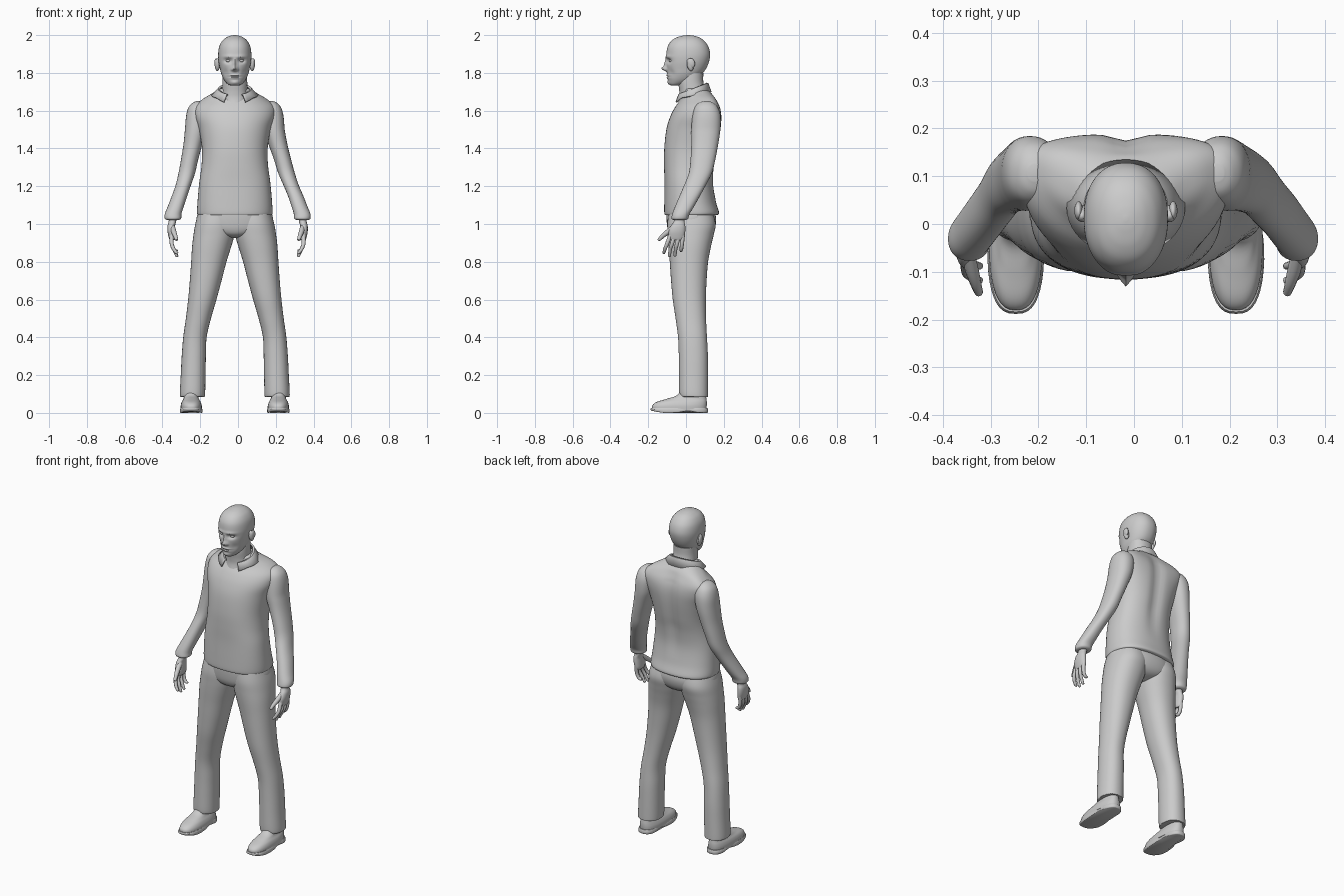
import bpy, bmesh, math
from math import sin, cos, pi, exp

CX = -0.017  # body centre line
mat = bpy.data.materials.new("light_grey")
mat.diffuse_color = (0.6, 0.6, 0.6, 1)


def finish(name, bm, angle=40):
    bmesh.ops.recalc_face_normals(bm, faces=bm.faces)
    me = bpy.data.meshes.new(name)
    bm.to_mesh(me)
    bm.free()
    me.materials.append(mat)
    ob = bpy.data.objects.new(name, me)
    bpy.context.collection.objects.link(ob)
    bpy.context.view_layer.objects.active = ob
    ob.select_set(True)
    bpy.ops.object.shade_smooth_by_angle(angle=math.radians(angle))
    ob.select_set(False)
    return ob


def spline(rows, steps):
    """Smooth interpolation through rows of numbers."""
    out = []
    for i in range(len(rows) - 1):
        a, b, c, d = rows[max(i - 1, 0)], rows[i], rows[i + 1], rows[min(i + 2, len(rows) - 1)]
        for k in range(steps):
            t = k / steps
            out.append([0.5 * (2 * q + (r - p) * t + (2 * p - 5 * q + 4 * r - s) * t * t
                               + (3 * q - p - 3 * r + s) * t ** 3)
                        for p, q, r, s in zip(a, b, c, d)])
    return out + [list(rows[-1])]


def loft(name, rows, side=1, power=2.2, segs=40, steps=5, shape=None, bow=False):
    """Horizontal rings: z, x from, x to, y from, y to (and forward bow)."""
    bm = bmesh.new()
    rings = []
    for row in spline(rows, steps):
        z, x0, x1, y0, y1 = row[:5]
        b = row[5] if bow else 0
        ring = []
        for i in range(segs):
            a = 2 * pi * i / segs
            u = math.copysign(abs(cos(a)) ** (2 / power), cos(a))
            v = math.copysign(abs(sin(a)) ** (2 / power), sin(a))
            x = (x0 + x1) / 2 + u * (x1 - x0) / 2
            y = (y0 + y1) / 2 + v * (y1 - y0) / 2 + b * u * u
            p = shape(x, y, z, v) if shape else (x, y, z)
            ring.append(bm.verts.new((CX + side * p[0], p[1], p[2])))
        rings.append(ring)
    for r, s in zip(rings, rings[1:]):
        for i in range(segs):
            j = (i + 1) % segs
            bm.faces.new((r[i], r[j], s[j], s[i]))
    bm.faces.new(rings[0])
    bm.faces.new(rings[-1])
    return finish(name, bm)


def sym(rows):
    return [(r[0], -r[1], r[1]) + tuple(r[2:]) for r in rows]


def ball(name, loc, size, tilt=0):
    bm = bmesh.new()
    bmesh.ops.create_uvsphere(bm, u_segments=20, v_segments=14, radius=1)
    for v in bm.verts:
        x, y, z = v.co.x * size[0], v.co.y * size[1], v.co.z * size[2]
        v.co = (CX + loc[0] + x, loc[1] + y * cos(tilt) - z * sin(tilt),
                loc[2] + y * sin(tilt) + z * cos(tilt))
    finish(name, bm)


def finger(name, pts, side):
    """Tapered tube through x, y, z, radius points."""
    cu = bpy.data.curves.new(name, 'CURVE')
    cu.dimensions = '3D'
    cu.bevel_depth = 1
    cu.bevel_resolution = 3
    cu.use_fill_caps = True
    path = spline(pts, 4)
    path.append(path[-1][:3] + [0.003])
    path[-1][2] -= 0.004
    sp = cu.splines.new('POLY')
    sp.points.add(len(path) - 1)
    for p, (x, y, z, r) in zip(sp.points, path):
        p.co = (CX + side * x, y, z, 1)
        p.radius = r
    tmp = bpy.data.objects.new(name, cu)
    bpy.context.collection.objects.link(tmp)
    bpy.context.view_layer.update()
    me = tmp.evaluated_get(bpy.context.evaluated_depsgraph_get()).to_mesh()
    bm = bmesh.new()
    bm.from_mesh(me)
    bpy.data.objects.remove(tmp)
    finish(name, bm, 60)


# Head, with the face pressed into the front: x, z, width, height, depth
FACE = [(0, 1.822, .014, .012, -.024), (0, 1.845, .009, .026, -.012),
        (.035, 1.864, .02, .012, .016), (.03, 1.886, .03, .008, -.005),
        (0, 1.787, .026, .005, -.007), (0, 1.773, .022, .005, -.007),
        (0, 1.78, .028, .003, .004), (0, 1.748, .022, .012, -.007),
        (.05, 1.80, .015, .02, .006), (.014, 1.817, .006, .006, -.007)]


def face(x, y, z, v):
    if v < -0.1:
        y += sum(d * exp(-((abs(x) - bx) / w) ** 2 - ((z - bz) / h) ** 2)
                 for bx, bz, w, h, d in FACE)
    return x, y, z


loft("head", sym([(1.733, .012, -.075, -.045), (1.738, .034, -.086, -.015), (1.76, .055, -.094, .045),
                  (1.79, .070, -.098, .08), (1.82, .078, -.101, .105), (1.86, .086, -.104, .122),
                  (1.90, .088, -.104, .128), (1.94, .082, -.097, .118), (1.97, .066, -.077, .096),
                  (1.988, .044, -.048, .07), (1.997, .022, -.016, .04), (2.0, .004, .006, .016)]),
     segs=96, steps=8, shape=face)
loft("neck", sym([(1.60, .04, -.055, .06), (1.66, .072, -.036, .11), (1.70, .068, -.035, .105),
                  (1.75, .066, -.04, .092), (1.80, .066, -.03, .092)]))
for s, tag in ((-1, "right"), (1, "left")):
    ball("eye_" + tag, (s * .034, -.077, 1.865), (.014, .013, .009))
    ball("ear_" + tag, (s * .092, .022, 1.843), (.014, .017, .034), .2)
    ball("ear_rim_" + tag, (s * .099, .028, 1.852), (.009, .019, .026), .25)


# Shirt body with a shallow spine groove
def spine(x, y, z, v):
    if v > 0:
        g = max(0, min(1, (z - 1.15) / .2)) * max(0, min(1, (1.68 - z) / .06))
        y -= .014 * g * exp(-(x / .035) ** 2)
    return x, y, z


loft("shirt_body", sym([(1.047, .194, -.111, .165, 0), (1.06, .2, -.115, .175, 0),
                        (1.12, .197, -.115, .158, 0), (1.22, .188, -.114, .145, 0),
                        (1.31, .176, -.116, .152, .005), (1.40, .174, -.115, .17, .01),
                        (1.50, .19, -.104, .185, .02), (1.57, .213, -.083, .188, .03),
                        (1.62, .213, -.057, .178, .04), (1.66, .172, -.028, .156, .04),
                        (1.69, .122, -.018, .136, .02), (1.715, .08, -.012, .112, 0),
                        (1.72, .04, .0, .08, 0)]), power=2.4, segs=72, shape=spine, bow=True)

# Turned-down collar, open at the front
bm = bmesh.new()
cols = []
for i in range(41):
    a = math.radians(-152 + 304 * i / 40)
    point = max(0, (abs(a) - 2.2) / .45)
    cols.append([bm.verts.new((CX + rx * sin(a), .034 + ry * cos(a), z))
                 for rx, ry, z in ((.076, .076, 1.715 + .033 * cos(a)),
                                   (.088, .084, 1.716 + .031 * cos(a)),
                                   (.124, .101, 1.682 + .018 * cos(a) - .02 * point))])
for c, d in zip(cols, cols[1:]):
    for k in range(2):
        bm.faces.new((c[k], d[k], d[k + 1], c[k + 1]))
collar = finish("collar", bm)
mod = collar.modifiers.new("thickness", 'SOLIDIFY')
mod.thickness = 0.008

# Trousers: seat and two legs
loft("trouser_seat", sym([(.925, .02, -.03, .07), (.94, .10, -.075, .12), (.97, .185, -.095, .148),
                          (1.02, .203, -.103, .16), (1.08, .19, -.105, .15)]), segs=56)
LEG = [(.085, .160, .288, -.028, .116), (.10, .157, .291, -.036, .117), (.20, .155, .286, -.037, .117),
       (.30, .153, .281, -.038, .116), (.40, .149, .273, -.042, .111), (.50, .126, .259, -.055, .106),
       (.60, .097, .247, -.070, .105), (.70, .070, .238, -.079, .109), (.80, .044, .231, -.086, .117),
       (.88, .019, .226, -.093, .132), (.94, .002, .219, -.097, .146), (1.0, -.005, .209, -.099, .157),
       (1.07, -.005, .19, -.09, .14)]

# Shoes: upper and sole with a raised arch
UPPER = [(.02, .174, .286, -.18, .108), (.04, .175, .286, -.178, .11), (.058, .181, .281, -.155, .11),
         (.075, .19, .272, -.10, .108), (.095, .195, .268, -.045, .105), (.14, .2, .262, -.015, .10)]
SOLE = [(0, .174, .287, -.18, .112), (.004, .171, .29, -.187, .117), (.018, .171, .29, -.188, .117),
        (.026, .174, .287, -.184, .114)]


def arch(x, y, z, v):
    waist = exp(-((y - .01) / .04) ** 2)
    x = .231 + (x - .231) * (1 - .12 * waist)
    if z < .012:
        z += .010 * waist + .012 * max(0, (-y - .12) / .07)
    return x, y, z


# Sleeves
ARM = [(1.022, .294, .362, -.068, .002), (1.03, .284, .371, -.077, .012), (1.055, .282, .370, -.072, .02),
       (1.10, .268, .352, -.055, .047), (1.20, .234, .315, -.012, .102), (1.27, .210, .298, .015, .137),
       (1.34, .194, .285, .024, .155), (1.42, .172, .272, .028, .170), (1.50, .150, .264, .028, .182),
       (1.57, .138, .258, .034, .183), (1.615, .140, .246, .045, .170), (1.64, .155, .225, .065, .148),
       (1.65, .175, .205, .09, .125)]
PALM = [(.915, .318, .345, -.085, -.015), (.93, .313, .350, -.092, -.008), (.96, .314, .356, -.092, -.004),
        (.99, .316, .356, -.080, -.004), (1.015, .310, .350, -.064, -.008), (1.05, .308, .348, -.06, -.002)]
FINGERS = {"index": (-.083, -.118, .845), "middle": (-.061, -.088, .828),
           "ring": (-.038, -.058, .832), "little": (-.017, -.026, .858)}

for s, tag in ((-1, "right"), (1, "left")):
    # the left arm swings out a little further
    def swing(x, y, z, v=0, k=.03 if s > 0 else 0):
        return x + k * max(0, min(1, (1.5 - z) / .35)), y, z

    loft("trouser_leg_" + tag, LEG, s)
    loft("shoe_upper_" + tag, UPPER, s, power=2.5)
    loft("shoe_sole_" + tag, SOLE, s, power=2.7, steps=2, shape=arch)
    loft("sleeve_" + tag, ARM, s, shape=swing)
    loft("palm_" + tag, PALM, s, shape=swing, segs=24)
    k = .03 if s > 0 else 0
    for f, (y0, y1, z1) in FINGERS.items():
        finger(f + "_finger_" + tag, [(.334 + k, y0, .94, .0115), (.334 + k, (y0 + y1) / 2, .895, .0105),
                                      (.322 + k, y1 * .95, .865, .0095), (.306 + k, y1, z1, .0075)], s)
    finger("thumb_" + tag, [(.33 + k, -.062, .985, .014), (.322 + k, -.098, .957, .014),
                            (.314 + k, -.125, .935, .0115), (.308 + k, -.143, .915, .009)], s)
